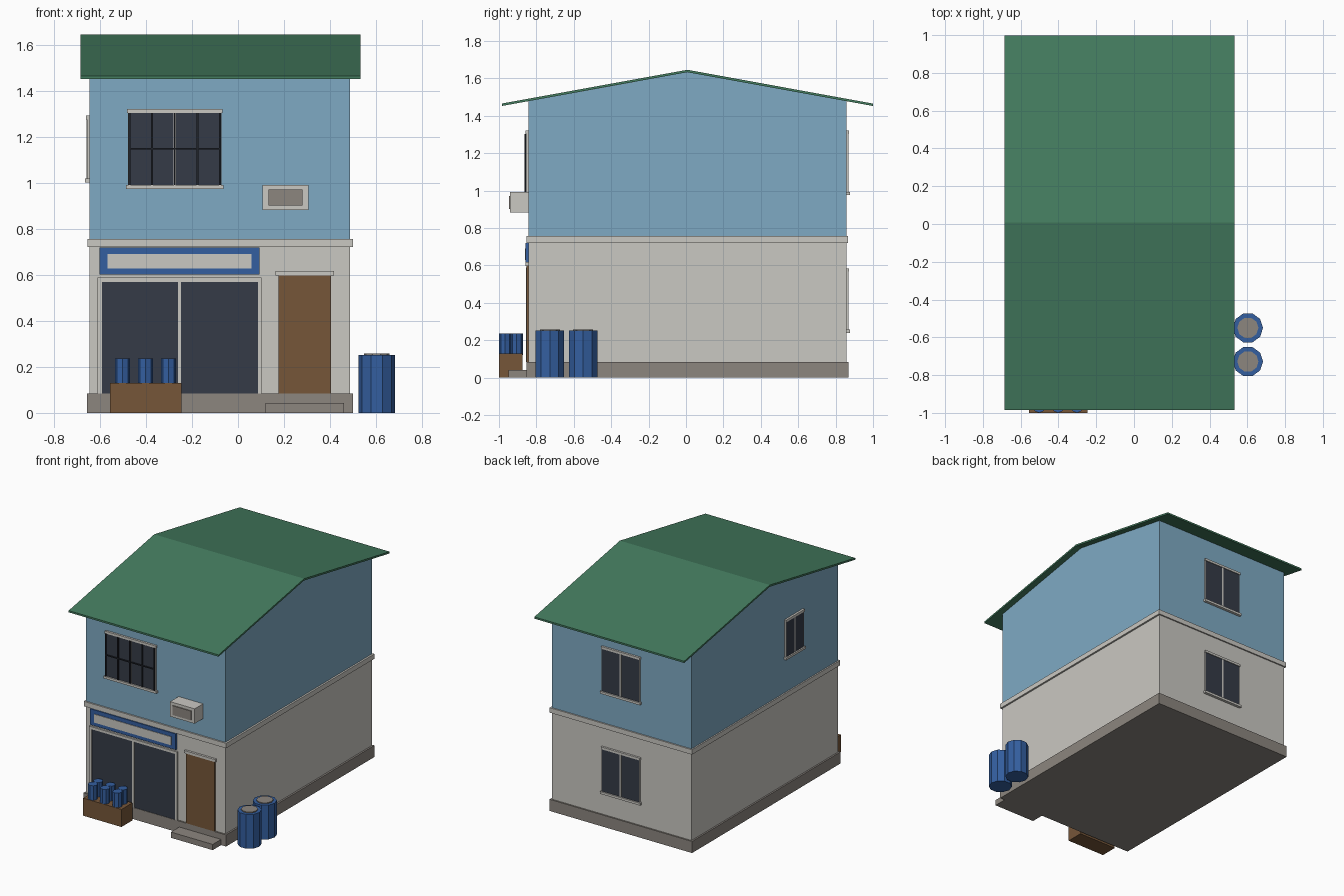
import bpy, bmesh, math
from mathutils import Matrix, Vector

cube = bpy.data.objects.get("Cube")
if cube:
    bpy.data.objects.remove(cube, do_unlink=True)


def material(name, rgb):
    # Convert display values to linear ones
    lin = [((c / 255 + 0.055) / 1.055) ** 2.4 for c in rgb]
    m = bpy.data.materials.new(name)
    m.use_nodes = True
    m.diffuse_color = (*lin, 1)
    m.node_tree.nodes["Principled BSDF"].inputs["Base Color"].default_value = (*lin, 1)
    return m


SKY = material("sky_blue_paint", (127, 170, 196))
WHITE = material("off_white", (202, 200, 194))
STONE = material("grey_stone", (140, 134, 127))
WOOD = material("brown_wood", (118, 86, 57))
BLUE = material("strong_blue", (52, 95, 160))
GLASS = material("dark_glass", (53, 59, 71))
ROOF = material("roof_green", (68, 124, 95))
IRON = material("black_iron", (32, 35, 42))


def finish(name, bm, mat):
    bmesh.ops.recalc_face_normals(bm, faces=bm.faces)
    mesh = bpy.data.meshes.new(name)
    bm.to_mesh(mesh)
    bm.free()
    mesh.materials.append(mat)
    obj = bpy.data.objects.new(name, mesh)
    bpy.context.collection.objects.link(obj)
    return obj


def box(name, mat, x, y, z):
    """Box from (low, high) pairs on each axis."""
    bm = bmesh.new()
    size = [b - a for a, b in (x, y, z)]
    mid = [(a + b) / 2 for a, b in (x, y, z)]
    bmesh.ops.create_cube(bm, size=1, matrix=Matrix.Translation(mid) @ Matrix.Diagonal((*size, 1)))
    return finish(name, bm, mat)


def prism_x(name, mat, profile, x0, x1):
    """Extrude a (y, z) outline along x."""
    bm = bmesh.new()
    face = bm.faces.new([bm.verts.new((x0, y, z)) for y, z in profile])
    new = bmesh.ops.extrude_face_region(bm, geom=[face])["geom"]
    bmesh.ops.translate(bm, vec=(x1 - x0, 0, 0),
                        verts=[v for v in new if isinstance(v, bmesh.types.BMVert)])
    return finish(name, bm, mat)


def cylinder(name, mat, x, y, z0, z1, r, sides):
    """Upright prism with one corner on the y axis."""
    bm = bmesh.new()
    m = Matrix.Translation((x, y, (z0 + z1) / 2)) @ Matrix.Rotation(math.pi / 2, 4, "Z")
    bmesh.ops.create_cone(bm, cap_ends=True, segments=sides, radius1=r, radius2=r,
                          depth=z1 - z0, matrix=m)
    return finish(name, bm, mat)


# Walls and base
LEFT, RIGHT, FRONT, BACK = -0.645, 0.487, -0.842, 0.857
MID, SLOPE, RIDGE = 0.007, 0.182, 1.633
box("plinth", STONE, (-0.657, 0.5), (-0.853, 0.868), (0, 0.085))
box("ground_floor", WHITE, (LEFT, RIGHT), (FRONT, BACK), (0.08, 0.73))
box("floor_band", WHITE, (-0.655, 0.5), (-0.853, 0.867), (0.721, 0.757))
eave = RIDGE - SLOPE * (BACK - MID)
prism_x("upper_floor", SKY, [(FRONT, 0.75), (BACK, 0.75), (BACK, eave), (MID, RIDGE), (FRONT, eave)],
        LEFT, RIGHT)

# Roof
low, thick = RIDGE - SLOPE * 0.992, 0.013
prism_x("roof", ROOF, [(MID - 0.992, low), (MID, RIDGE), (MID + 0.992, low),
                       (MID + 0.992, low + thick), (MID, RIDGE + thick), (MID - 0.992, low + thick)],
        -0.685, 0.532)


def window(name, centre, angle, width, z0, z1):
    """Two-pane window built facing -y, then turned onto its wall."""
    h = width / 2
    parts = [
        box(name + "_glass", GLASS, (-h, h), (-0.01, 0.004), (z0, z1)),
        box(name + "_mullion", WHITE, (-0.006, 0.006), (-0.013, 0.004), (z0, z1)),
        box(name + "_sill", WHITE, (-h - 0.013, h + 0.013), (-0.02, 0.004), (z0 - 0.017, z0)),
        box(name + "_lintel", WHITE, (-h - 0.008, h + 0.008), (-0.015, 0.004), (z1, z1 + 0.017)),
    ]
    for s in (-1, 1):
        parts.append(box(name + "_jamb", WHITE, sorted((s * h, s * (h + 0.004))), (-0.011, 0.004), (z0, z1)))
    place = Matrix.Translation(Vector(centre)) @ Matrix.Rotation(angle, 4, "Z")
    for p in parts:
        p.data.transform(place)


window("front_window", (-0.275, FRONT, 0), 0, 0.4, 0.991, 1.304)
window("back_upper_window", (-0.077, BACK, 0), math.pi, 0.3, 0.993, 1.304)
window("back_lower_window", (-0.077, BACK, 0), math.pi, 0.3, 0.257, 0.567)
window("side_window", (LEFT, -0.327, 0), -math.pi / 2, 0.2, 1.02, 1.277)

# Iron bars over the front window
for i in range(5):
    x = -0.472 + i * 0.0985
    box("window_bar", IRON, (x - 0.004, x + 0.004), (-0.863, -0.855), (0.992, 1.304))
box("window_cross_bar", IRON, (-0.476, -0.075), (-0.862, -0.856), (1.145, 1.153))

# Shop front: a frame of strips around two panes
box("shop_frame_top", WHITE, (-0.61, 0.102), (-0.855, FRONT), (0.57, 0.588))
for x0, x1 in ((-0.61, -0.592), (-0.261, -0.247), (0.087, 0.102)):
    box("shop_frame_post", WHITE, (x0, x1), (-0.855, FRONT), (0.085, 0.57))
box("shop_glass", GLASS, (-0.592, 0.087), (-0.85, -0.838), (0.085, 0.57))

# Shop sign
box("sign_board", BLUE, (-0.602, 0.094), (-0.857, FRONT), (0.602, 0.719))
box("sign_panel", WHITE, (-0.567, 0.059), (-0.861, -0.85), (0.628, 0.69))

# Door and step
box("door", WOOD, (0.176, 0.405), (-0.853, -0.838), (0.085, 0.598))
box("door_lintel", WHITE, (0.163, 0.417), (-0.858, -0.838), (0.598, 0.617))
box("door_step", STONE, (0.12, 0.46), (-0.95, -0.85), (0, 0.042))

# Air conditioner
box("air_conditioner", WHITE, (0.107, 0.306), (-0.94, -0.838), (0.883, 0.992))
box("air_conditioner_grille", STONE, (0.133, 0.281), (-0.947, -0.935), (0.903, 0.971))

# Crate of bottles
box("crate", WOOD, (-0.557, -0.246), (-1.0, -0.873), (0, 0.129))
for x in (-0.502, -0.402, -0.302):
    for y in (-0.967, -0.905):
        cylinder("bottle", BLUE, x, y, 0.12, 0.236, 0.033, 8)

# Barrels beside the wall
for y in (-0.728, -0.55):
    cylinder("barrel", BLUE, 0.603, y, 0, 0.251, 0.08, 10)
    cylinder("barrel_lid", STONE, 0.603, y, 0.25, 0.258, 0.056, 10)
